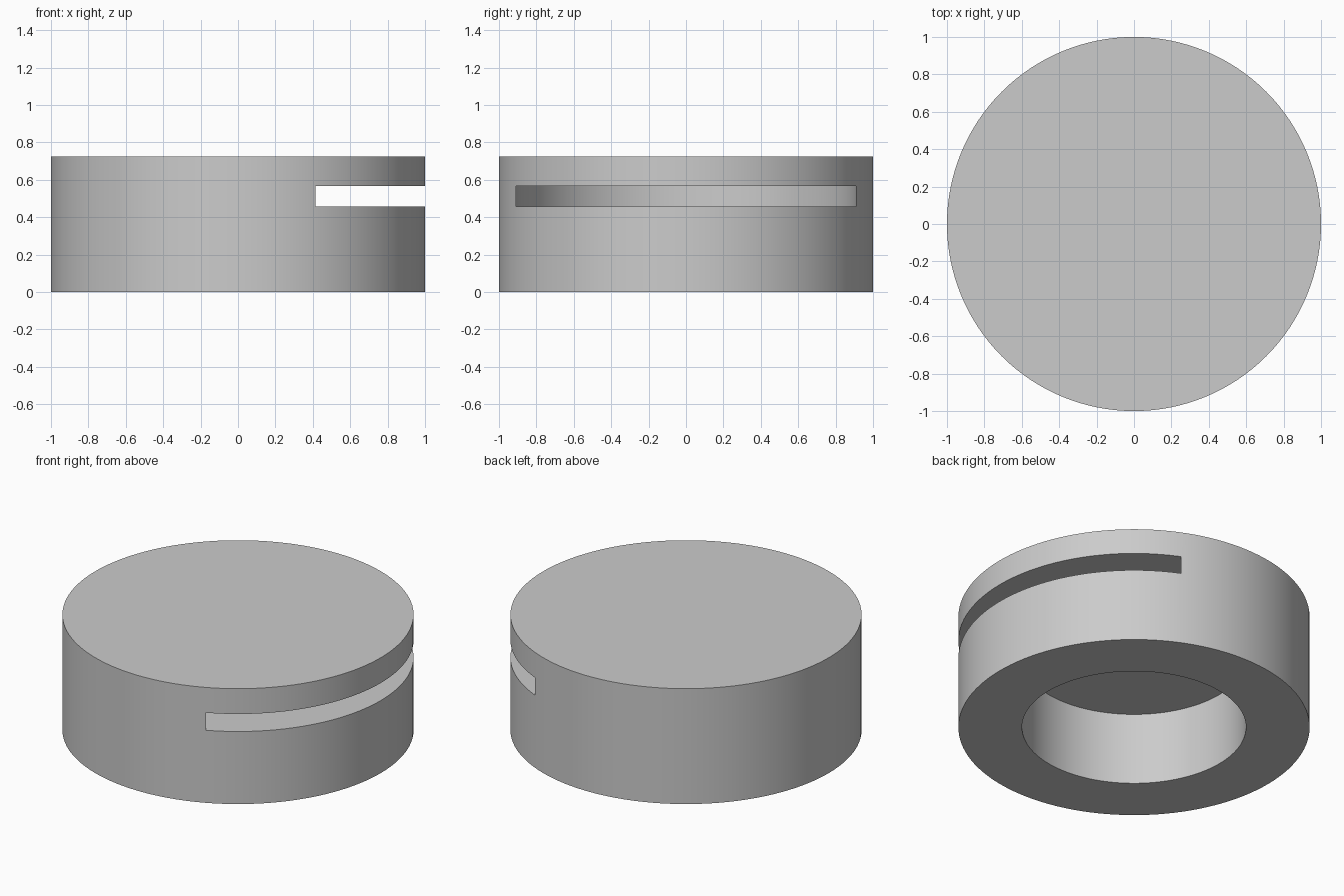
import bpy

default_cube = bpy.data.objects.get("Cube")
if default_cube:
    bpy.data.objects.remove(default_cube, do_unlink=True)

HEIGHT = 0.725
SLOT_FLOOR, SLOT_TOP = 0.456, 0.566
SLOT_X, SLOT_RADIUS = 0.415, 0.91
BORE_RADIUS, BORE_DEPTH = 0.638, 0.453

grey = bpy.data.materials.new("plain grey")
grey.use_nodes = True
colour = (0.6, 0.6, 0.6, 1)
grey.diffuse_color = colour
grey.node_tree.nodes["Principled BSDF"].inputs["Base Color"].default_value = colour


def disc(name, radius, bottom, top, x=0):
    bpy.ops.mesh.primitive_cylinder_add(
        vertices=128, radius=radius, depth=top - bottom,
        location=(x, 0, (bottom + top) / 2))
    obj = bpy.context.object
    obj.name = name
    obj.data.materials.append(grey)
    return obj


def cut(target, cutter):
    cutter.hide_render = True
    mod = target.modifiers.new("cut", 'BOOLEAN')
    mod.operation = 'DIFFERENCE'
    mod.solver = 'EXACT'
    mod.object = cutter
    bpy.ops.object.select_all(action='DESELECT')
    target.select_set(True)
    bpy.context.view_layer.objects.active = target
    bpy.ops.object.modifier_apply(modifier=mod.name)
    bpy.data.objects.remove(cutter, do_unlink=True)


# Solid round body
body = disc("round_body", 1, 0, HEIGHT)

# Round-backed slot open on the +x side
cut(body, disc("slot_cutter", SLOT_RADIUS, SLOT_FLOOR, SLOT_TOP, SLOT_X))

# Blind bore from underneath, stopping just below the slot floor
cut(body, disc("bore_cutter", BORE_RADIUS, -0.1, BORE_DEPTH))

bpy.ops.object.shade_smooth_by_angle()
